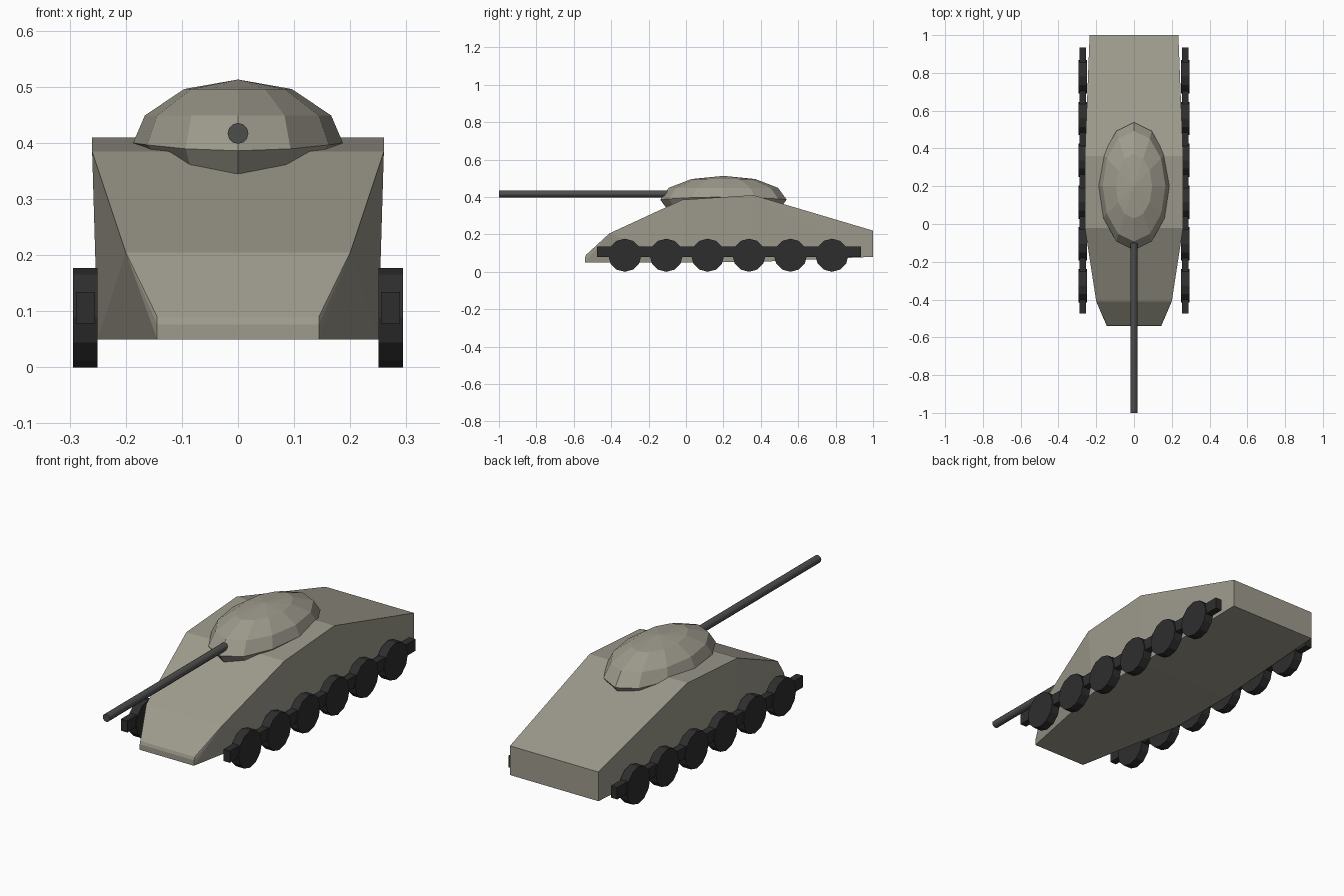
import bpy, bmesh, math
from mathutils import Matrix

if "Cube" in bpy.data.objects:
    bpy.data.objects.remove(bpy.data.objects["Cube"])


def material(name, rgb):
    m = bpy.data.materials.new(name)
    m.diffuse_color = (*rgb, 1)
    m.use_nodes = True
    m.node_tree.nodes["Principled BSDF"].inputs["Base Color"].default_value = m.diffuse_color
    return m


ARMOUR = material("armour", (0.34, 0.325, 0.265))
STEEL = material("dark_steel", (0.075, 0.075, 0.073))
RUBBER = material("rubber", (0.027, 0.027, 0.027))


def finish(bm, name, mat):
    bmesh.ops.recalc_face_normals(bm, faces=bm.faces)
    me = bpy.data.meshes.new(name)
    bm.to_mesh(me)
    bm.free()
    me.materials.append(mat)
    ob = bpy.data.objects.new(name, me)
    bpy.context.collection.objects.link(ob)
    return ob


def cylinder(name, sides, radius, depth, loc, rot, mat):
    bm = bmesh.new()
    bmesh.ops.create_cone(bm, cap_ends=True, segments=sides, radius1=radius,
                          radius2=radius, depth=depth,
                          matrix=Matrix.Translation(loc) @ rot)
    return finish(bm, name, mat)


# Hull: convex body through corner points (half width, y, z), mirrored in x
corners = [(0.144, -0.54, 0.05), (0.144, -0.54, 0.076), (0.144, -0.535, 0.09),
           (0.20, -0.41, 0.205), (0.26, -0.02, 0.385), (0.26, 0.36, 0.41),
           (0.235, 1.0, 0.22), (0.235, 1.0, 0.08),
           (0.25, 0.36, 0.052), (0.25, 0.0, 0.05)]
bm = bmesh.new()
for x, y, z in corners:
    for s in (-1, 1):
        bm.verts.new((s * x, y, z))
bmesh.ops.convex_hull(bm, input=bm.verts)
bmesh.ops.dissolve_limit(bm, angle_limit=math.radians(0.5),
                         verts=bm.verts, edges=bm.edges)
finish(bm, "hull", ARMOUR)

# Turret: twelve-sided stacked ellipses (rx, ry, z, droop at front and back)
rings = [(0.168, 0.308, 0.385, 0.040), (0.187, 0.338, 0.400, 0.014),
         (0.166, 0.292, 0.449, 0.0), (0.096, 0.170, 0.496, 0.0)]
bm = bmesh.new()
loops = []
for rx, ry, z, droop in rings:
    loop = []
    for i in range(12):
        a = i * math.tau / 12
        loop.append(bm.verts.new((rx * math.sin(a), 0.2 - ry * math.cos(a),
                                  z - droop * math.cos(a) ** 2)))
    loops.append(loop)
for lo, hi in zip(loops, loops[1:]):
    for i in range(12):
        j = (i + 1) % 12
        bm.faces.new((lo[i], lo[j], hi[j], hi[i]))
for loop, z in ((loops[0], 0.365), (loops[-1], 0.513)):
    tip = bm.verts.new((0, 0.2, z))
    for i in range(12):
        bm.faces.new((loop[i], loop[(i + 1) % 12], tip))
finish(bm, "turret", ARMOUR)

# Gun barrel
cylinder("gun_barrel", 12, 0.0185, 0.93, (0, -0.535, 0.417),
         Matrix.Rotation(math.pi / 2, 4, 'X'), STEEL)

# Running gear on both sides: six road wheels and a connecting bar
for s, side in ((-1, "left"), (1, "right")):
    for i in range(6):
        cylinder(f"wheel_{side}_{i + 1}", 12, 0.0885, 0.044,
                 (s * 0.272, -0.327 + i * 0.2214, 0.0885),
                 Matrix.Rotation(math.pi / 2, 4, 'Y'), RUBBER)
    bm = bmesh.new()
    bmesh.ops.create_cube(bm, size=1, matrix=Matrix.Translation((s * 0.272, 0.23, 0.106))
                          @ Matrix.Diagonal((0.034, 1.41, 0.056, 1)))
    finish(bm, f"axle_bar_{side}", RUBBER)
